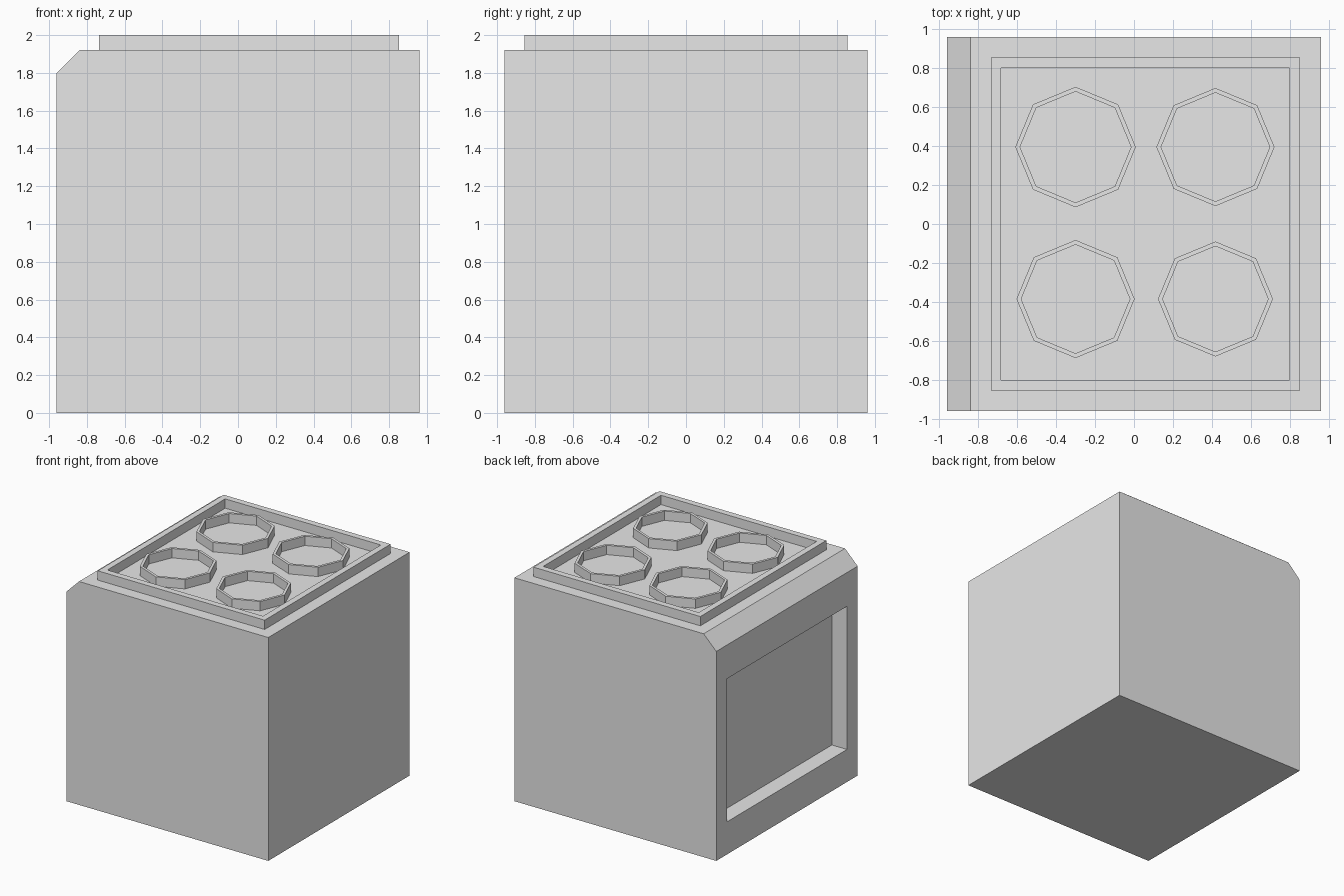
import bpy, bmesh
from math import cos, sin, pi

cube = bpy.data.objects.get("Cube")
if cube:
    bpy.data.objects.remove(cube)

HALF, DECK, TOP = 0.96, 1.92, 2.0

grey = bpy.data.materials.new("light_grey")
grey.use_nodes = True
grey.diffuse_color = (0.8, 0.8, 0.8, 1)
grey.node_tree.nodes["Principled BSDF"].inputs["Base Color"].default_value = (0.8, 0.8, 0.8, 1)


def finish(bm, name):
    bmesh.ops.recalc_face_normals(bm, faces=bm.faces)
    mesh = bpy.data.meshes.new(name)
    bm.to_mesh(mesh)
    bm.free()
    mesh.materials.append(grey)
    obj = bpy.data.objects.new(name, mesh)
    bpy.context.collection.objects.link(obj)
    return obj


def wall(name, outer, inner):
    """Closed upright wall on the deck between two matching outlines."""
    bm = bmesh.new()
    loops = [[bm.verts.new((x, y, z)) for x, y in outline]
             for outline, z in ((outer, DECK), (outer, TOP), (inner, TOP), (inner, DECK))]
    n = len(outer)
    for k in range(4):
        a, b = loops[k], loops[(k + 1) % 4]
        for i in range(n):
            j = (i + 1) % n
            bm.faces.new((a[i], a[j], b[j], b[i]))
    return finish(bm, name)


def rectangle(x0, x1, y):
    return [(x0, -y), (x1, -y), (x1, y), (x0, y)]


def octagon(cx, cy, r):
    return [(cx + r * cos(i * pi / 4), cy + r * sin(i * pi / 4)) for i in range(8)]


# Body: block with one chamfered top edge
bm = bmesh.new()
profile = [(-HALF, 0), (HALF, 0), (HALF, DECK), (-0.84, DECK), (-HALF, 1.8)]
face = bm.faces.new([bm.verts.new((x, -HALF, z)) for x, z in profile])
side = bmesh.ops.extrude_face_region(bm, geom=[face], use_keep_orig=True)["geom"]
bmesh.ops.translate(bm, vec=(0, 2 * HALF, 0),
                    verts=[v for v in side if isinstance(v, bmesh.types.BMVert)])
bmesh.ops.recalc_face_normals(bm, faces=bm.faces)

# Recessed panel in the side below the chamfer
panel = min(bm.faces, key=lambda f: f.calc_center_median().x)
bmesh.ops.inset_individual(bm, faces=[panel], thickness=0.14)
for v in panel.verts:
    v.co.y = 0.815 if v.co.y > 0 else -0.815
    v.co.z = 1.51 if v.co.z > 0.9 else 0.28
back = bmesh.ops.extrude_discrete_faces(bm, faces=[panel])["faces"][0]
bmesh.ops.translate(bm, vec=(0.143, 0, 0), verts=back.verts[:])
finish(bm, "body")

# Raised rim around the top
wall("top_rim", rectangle(-0.735, 0.852, 0.855), rectangle(-0.682, 0.798, 0.8))

# Four eight-sided burner rings
for name, x, y, r in (("back_right", -0.3, 0.395, 0.309), ("back_left", 0.418, 0.395, 0.303),
                      ("front_right", -0.3, -0.385, 0.303), ("front_left", 0.418, -0.385, 0.295)):
    wall(name + "_ring", octagon(x, y, r), octagon(x, y, r - 0.024))
